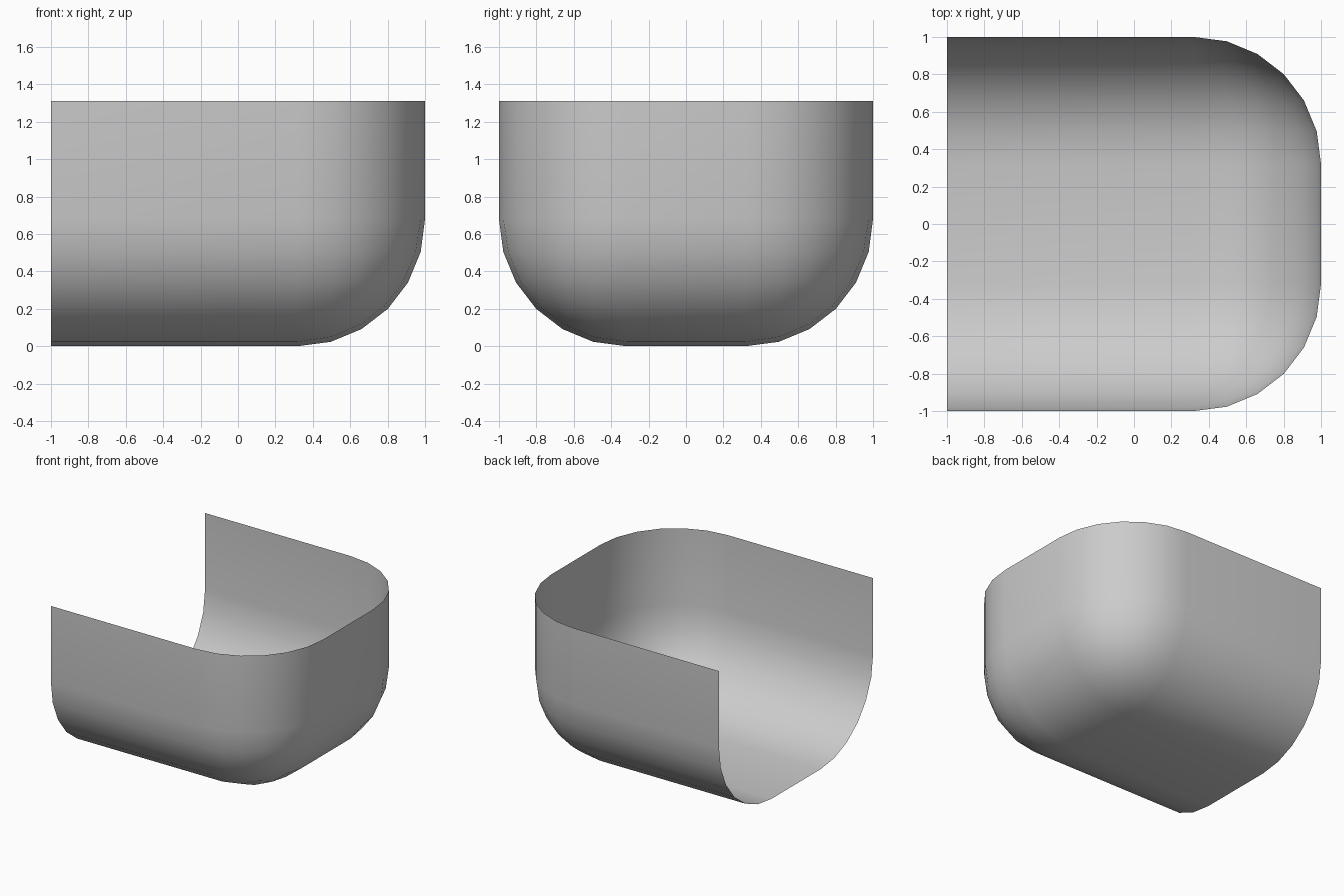
import bpy, bmesh

if "Cube" in bpy.data.objects:
    bpy.data.objects.remove(bpy.data.objects["Cube"])

HEIGHT, RADIUS, SEGMENTS = 1.31, 0.68, 6

# Box spanning x -1..1, y -1..1, z 0..HEIGHT
bm = bmesh.new()
bmesh.ops.create_cube(bm, size=2)
for v in bm.verts:
    v.co.z = HEIGHT if v.co.z > 0 else 0

# Open the top and the left end
bm.normal_update()
open_faces = [f for f in bm.faces if f.normal.z > 0.9 or f.normal.x < -0.9]
bmesh.ops.delete(bm, geom=open_faces, context='FACES')

# Round every remaining shared edge, giving quarter cylinders and spherical corners
inner = [e for e in bm.edges if len(e.link_faces) == 2]
bmesh.ops.bevel(bm, geom=inner, offset=RADIUS, offset_type='OFFSET',
                segments=SEGMENTS, profile=0.5, affect='EDGES', clamp_overlap=False)

# Smooth thin shell
for f in bm.faces:
    f.smooth = True
mesh = bpy.data.meshes.new("rounded_shell")
bm.to_mesh(mesh)
bm.free()
shell = bpy.data.objects.new("rounded_shell", mesh)
bpy.context.collection.objects.link(shell)
